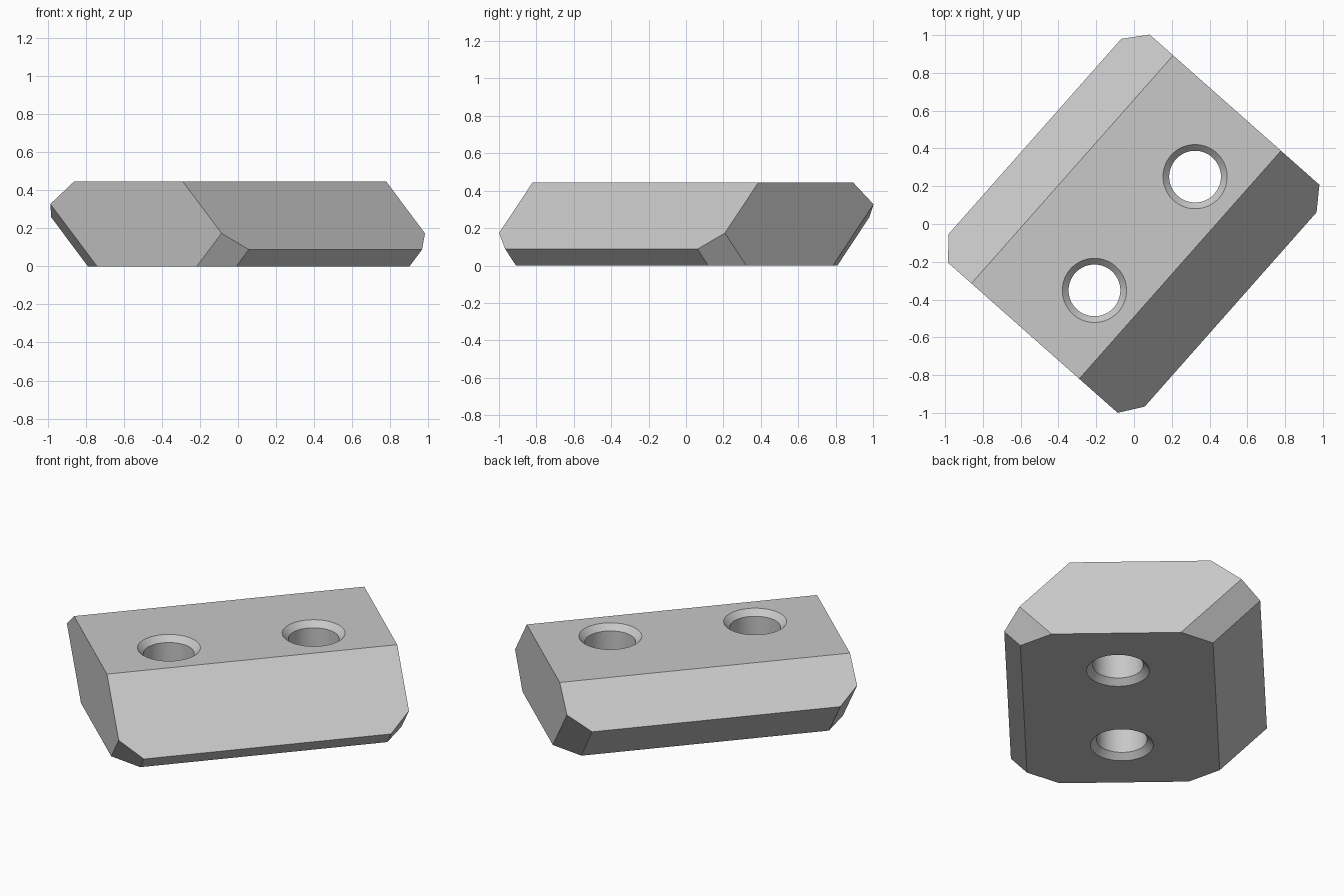
import bpy, bmesh, math
from mathutils import Vector

cube = bpy.data.objects.get("Cube")
if cube:
    bpy.data.objects.remove(cube, do_unlink=True)

TURN = math.radians(48.5)
HALF_LEN = 0.806
HEIGHT = 0.445

grey = bpy.data.materials.new("plain grey")
grey.use_nodes = True
colour = (0.58, 0.58, 0.58, 1)
grey.diffuse_color = colour
grey.node_tree.nodes["Principled BSDF"].inputs["Base Color"].default_value = colour


def add_object(name, bm):
    bmesh.ops.recalc_face_normals(bm, faces=bm.faces[:])
    mesh = bpy.data.meshes.new(name)
    bm.to_mesh(mesh)
    bm.free()
    mesh.materials.append(grey)
    obj = bpy.data.objects.new(name, mesh)
    obj.rotation_euler.z = TURN
    bpy.context.collection.objects.link(obj)
    return obj


# Bar: cross-section extruded along its length
section = [(-0.326, HEIGHT), (0.436, HEIGHT), (0.70, 0.258),
           (0.445, 0), (-0.596, 0), (-0.683, 0.088)]
bm = bmesh.new()
face = bm.faces.new([bm.verts.new((-HALF_LEN, y, z)) for y, z in section])
ext = bmesh.ops.extrude_face_region(bm, geom=[face])
bmesh.ops.translate(bm, vec=(2 * HALF_LEN, 0, 0),
                    verts=[v for v in ext["geom"] if isinstance(v, bmesh.types.BMVert)])

# Four slanted corner chamfers, mirrored end to end
for end in (-1, 1):
    for side, y in ((1, 0.275), (-1, -0.424)):
        cut = bmesh.ops.bisect_plane(
            bm, geom=bm.verts[:] + bm.edges[:] + bm.faces[:],
            plane_co=(end * HALF_LEN, y, 0),
            plane_no=Vector((end * 0.172, side * 0.12, -0.12)).normalized(),
            clear_outer=True)
        rim = [e for e in cut["geom_cut"] if isinstance(e, bmesh.types.BMEdge)]
        bmesh.ops.contextual_create(bm, geom=rim)
body = add_object("chamfered_bar", bm)

# Hole cutters: straight bore flaring at both mouths
R, FLARE, OVER = 0.137, 0.033, 0.04
profile = [(R + FLARE + OVER, -OVER), (R, FLARE),
           (R, HEIGHT - FLARE), (R + FLARE + OVER, HEIGHT + OVER)]
SEGS = 64
for n, x in enumerate((-0.402, 0.402)):
    bm = bmesh.new()
    rings = [[bm.verts.new((x + r * math.cos(math.tau * i / SEGS),
                            -0.076 + r * math.sin(math.tau * i / SEGS), z))
              for i in range(SEGS)] for r, z in profile]
    for low, high in zip(rings, rings[1:]):
        for i in range(SEGS):
            j = (i + 1) % SEGS
            bm.faces.new((low[i], low[j], high[j], high[i]))
    bm.faces.new(rings[0])
    bm.faces.new(rings[-1])
    cutter = add_object(f"hole_cutter_{n + 1}", bm)
    cutter.hide_render = True

    mod = body.modifiers.new("bolt hole", "BOOLEAN")
    mod.operation = "DIFFERENCE"
    mod.solver = "EXACT"
    mod.object = cutter
    bpy.context.view_layer.objects.active = body
    bpy.ops.object.modifier_apply(modifier=mod.name)
    bpy.data.objects.remove(cutter, do_unlink=True)

# Smooth bores, crisp edges
bpy.ops.object.select_all(action="DESELECT")
body.select_set(True)
bpy.context.view_layer.objects.active = body
bpy.ops.object.shade_smooth_by_angle(angle=math.radians(20))
